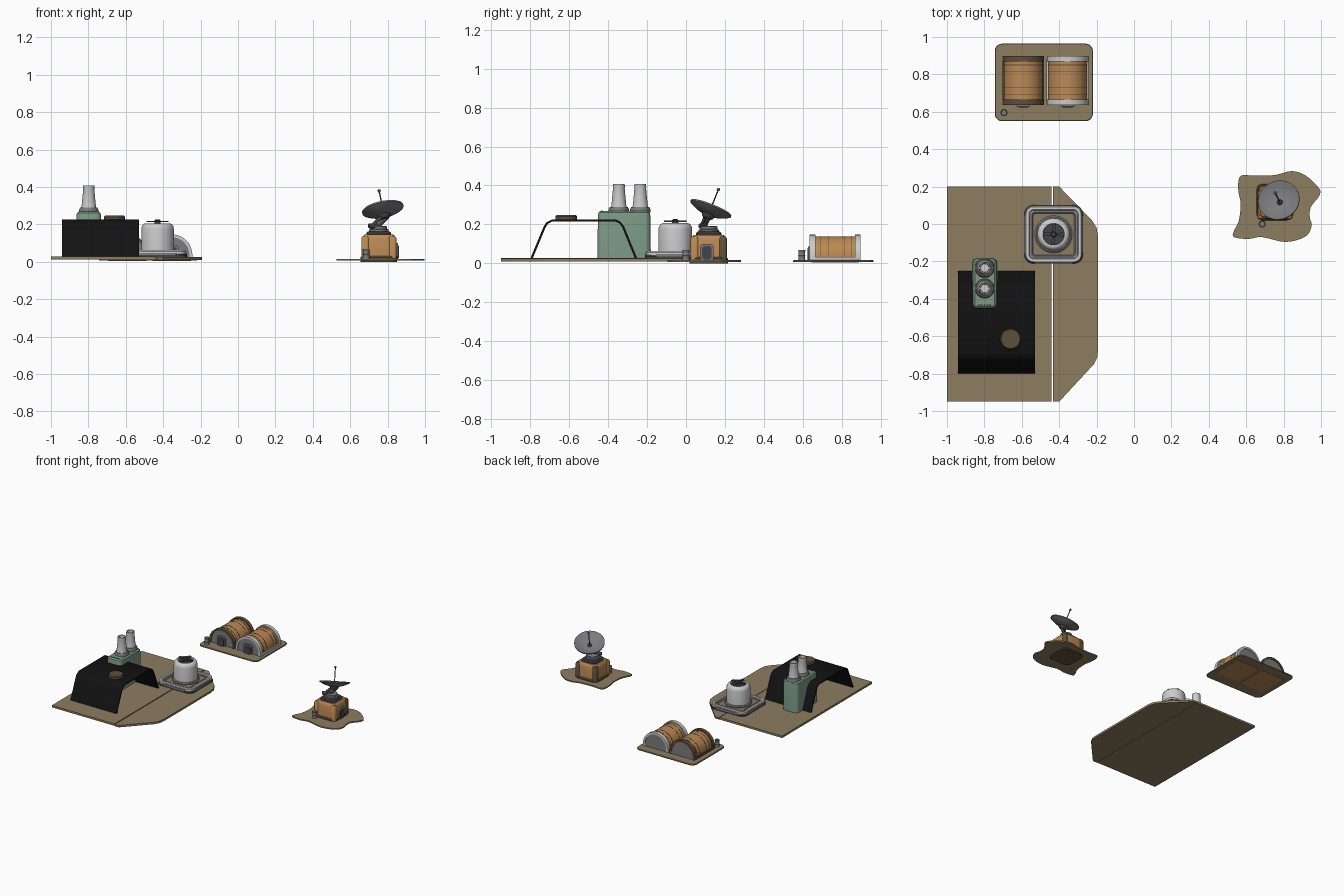
import bpy, bmesh
from math import pi, sin, cos
from mathutils import Vector

if "Cube" in bpy.data.objects:
    bpy.data.objects.remove(bpy.data.objects["Cube"])


def mat(name, r, g, b):
    m = bpy.data.materials.new(name)
    m.diffuse_color = (r, g, b, 1)
    m.use_nodes = True
    m.node_tree.nodes["Principled BSDF"].inputs["Base Color"].default_value = m.diffuse_color
    return m


TAN = mat("sand", .27, .205, .12)
ORANGE = mat("orange", .50, .25, .09)
BROWN = mat("brown", .11, .08, .045)
GREEN = mat("green", .20, .32, .24)
BLACK = mat("black", .006, .006, .006)
DARK = mat("dark_grey", .06, .06, .065)
MID = mat("mid_grey", .2, .2, .21)
LIGHT = mat("light_grey", .52, .52, .54)


def loft(name, rings, m, cap=True):
    """Skin a list of equal-length rings of 3D points."""
    bm = bmesh.new()
    vs = [[bm.verts.new(p) for p in r] for r in rings]
    n = len(vs[0])
    for a, b in zip(vs, vs[1:]):
        for i in range(n):
            j = (i + 1) % n
            bm.faces.new((a[i], a[j], b[j], b[i]))
    if cap:
        bm.faces.new(vs[0][::-1])
        bm.faces.new(vs[-1])
    bmesh.ops.recalc_face_normals(bm, faces=bm.faces)
    me = bpy.data.meshes.new(name)
    bm.to_mesh(me)
    bm.free()
    me.materials.append(m)
    ob = bpy.data.objects.new(name, me)
    bpy.context.collection.objects.link(ob)
    return ob


def prism(name, pts, a, b, m, axis="z"):
    put = {"z": lambda u, v, w: (u, v, w), "x": lambda u, v, w: (w, u, v),
           "y": lambda u, v, w: (u, w, v)}[axis]
    return loft(name, [[put(u, v, w) for u, v in pts] for w in (a, b)], m)


def rrect(cx, cy, w, h, r, n=5):
    pts = []
    for k, (sx, sy) in enumerate(((1, 1), (-1, 1), (-1, -1), (1, -1))):
        for i in range(n + 1):
            t = (k + i / n) * pi / 2
            pts.append((cx + sx * (w / 2 - r) + r * cos(t), cy + sy * (h / 2 - r) + r * sin(t)))
    return pts


def pad(name, cx, cy, w, h, r, levels, m):
    """Rounded rectangle stack; levels are (inset, z)."""
    return loft(name, [[(x, y, z) for x, y in rrect(cx, cy, w - 2 * d, h - 2 * d, max(r - d, .004))]
                       for d, z in levels], m)


def lathe(name, prof, loc, m, axis=(0, 0, 1), n=32):
    rings = [[(max(r, .0004) * cos(2 * pi * i / n), max(r, .0004) * sin(2 * pi * i / n), z)
              for i in range(n)] for r, z in prof]
    ob = loft(name, rings, m)
    ob.rotation_euler = Vector(axis).to_track_quat("Z", "Y").to_euler()
    ob.location = loc
    return ob


def rod(name, a, b, r, m, n=12):
    d = Vector(b) - Vector(a)
    return lathe(name, [(r, 0), (r, d.length)], a, m, d, n)


def barrel(name, x, y):
    lathe(name, [(.018, .01), (.019, .018), (.017, .022), (.017, .038), (.019, .041), (.017, .044),
                 (.017, .06), (.019, .064), (.018, .068), (.014, .065)], (x, y, 0), MID, n=20)


# main ground slab in two pieces with a seam
prism("main_slab", [(-1, -.95), (-.44, -.95), (-.44, .2), (-1, .2)], .012, .028, TAN)
prism("side_slab", [(-.434, -.95), (-.40, -.95), (-.215, -.75), (-.197, -.715), (-.192, -.67),
                    (-.192, -.07), (-.2, -.02), (-.225, .02), (-.40, .2), (-.434, .2)], .010, .026, TAN)

# black open arch shelter with roof hatch
outer = [(-.8, .024), (-.732, .188), (-.718, .21), (-.69, .225), (-.36, .225), (-.335, .212),
         (-.318, .19), (-.25, .024)]
inner = [(-.788, .024), (-.722, .183), (-.71, .202), (-.688, .215), (-.362, .215), (-.342, .204),
         (-.328, .185), (-.262, .024)]
prism("arch_shelter", outer + inner[::-1], -.94, -.53, BLACK, "x")
lathe("roof_hatch", [(.056, .222), (.056, .24), (.05, .248)], (-.66, -.615, 0), BROWN)

# green generator block with two stacks
pad("generator_block", -.798, -.318, .138, .275, .03,
    [(0, .026), (.003, .245), (.006, .26), (.016, .269)], GREEN)
for i, y in enumerate((-.235, -.345)):
    lathe(f"stack_collar_{i}", [(.052, .262), (.052, .278), (.046, .29)], (-.798, y, 0), MID)
    lathe(f"stack_{i}", [(.041, .285), (.038, .30), (.030, .385), (.031, .39), (.030, .408), (.024, .408),
                         (.022, .37)], (-.798, y, 0), LIGHT)
for i in range(5):
    x = -.828 + i * .015
    prism(f"vent_{i}", rrect(x, -.432, .008, .008, .001, 1), .266, .271, DARK)

# fan unit tray
FX, FY = -.43, -.055
pad("tray_skirt", FX, FY, .312, .312, .045, [(0, .024), (0, .036), (.006, .042)], DARK)
pad("tray_rim", FX, FY, .304, .304, .045,
    [(0, .036), (0, .056), (.005, .062), (.02, .062), (.024, .046)], LIGHT)
pad("tray_step", FX, FY, .256, .256, .03, [(0, .042), (0, .054), (.012, .054), (.018, .048)], MID)
pad("tray_floor", FX, FY, .218, .218, .012, [(0, .04), (0, .051)], TAN)
for sx, sy in ((1, 0), (-1, 0), (0, 1), (0, -1)):
    x, y = FX + sx * .151, FY + sy * .151
    prism(f"tray_clip_{sx}_{sy}", rrect(x, y, .01 + .19 * abs(sy), .01 + .19 * abs(sx), .003, 2),
          .034, .048, MID)
# fan tank and blades
lathe("tank_foot", [(.1, .045), (.1, .058), (.092, .064)], (FX, FY, 0), MID)
lathe("fan_tank", [(.087, .055), (.087, .175), (.084, .19), (.075, .202), (.066, .206), (.058, .206),
                   (.056, .192)], (FX, FY, 0), LIGHT, n=40)
lathe("fan_well", [(.058, .188), (.058, .196)], (FX, FY, 0), DARK)
lathe("fan_hub", [(.016, .19), (.016, .222), (.011, .227)], (FX, FY, 0), DARK, n=20)
for k in range(4):
    c, s = cos(k * pi / 2), sin(k * pi / 2)
    pts = [(FX + u * c - v * s, FY + u * s + v * c)
           for u, v in ((.01, -.007), (.055, -.013), (.058, .009), (.01, .007))]
    prism(f"fan_blade_{k}", pts, .212, .219, DARK)

# hut plate
pad("hut_plate", -.482, .757, .525, .415, .04, [(0, .006), (0, .013), (.003, .016)], TAN)


def arch(cx, r, z0=.0, spring=.036, n=20):
    return [(cx + r, z0)] + [(cx + r * cos(pi * i / n), spring + r * sin(pi * i / n))
                             for i in range(n + 1)] + [(cx - r, z0)]


# two half-round huts
for side, cx, band in (("left", -.592, BROWN), ("right", -.355, LIGHT)):
    prism(f"{side}_hut_shell", arch(cx, .103, .004), .645, .89, ORANGE, "y")
    for end, a, b in (("front", .635, .665), ("back", .868, .897)):
        o, i = arch(cx, .111, .01), arch(cx, .095, .01)
        prism(f"{side}_hut_{end}_band", o + i[::-1], a, b, band, "y")
    prism(f"{side}_hut_end_walls", arch(cx, .097, .012), .642, .892, MID, "y")
    for k, y in enumerate((.69, .73, .815, .85)):
        prism(f"{side}_hut_hoop_{k}", arch(cx, .1045, .012), y - .0015, y + .0015, BROWN, "y")
    for k, s in enumerate((-1, 1)):
        prism(f"{side}_hut_rail_{k}", rrect(cx + s * .105, .765, .014, .25, .003, 2), .01, .032, band)
    # door with frame
    prism(f"{side}_hut_door_frame", rrect(cx, .05, .072, .075, .012, 3), .627, .645, MID, "y")
    prism(f"{side}_hut_door", rrect(cx, .047, .052, .062, .008, 3), .623, .63, DARK, "y")
barrel("hut_barrel", -.695, .595)

# dish plate: smoothed irregular outline
blob = [(.57, .257), (.65, .258), (.755, .262), (.845, .283), (.92, .257), (.99, .19), (.99, .15),
        (.945, .09), (.94, .035), (.95, -.01), (.915, -.068), (.81, -.096), (.685, -.07), (.61, -.08),
        (.535, -.07), (.533, -.04), (.56, .016), (.57, .107), (.557, .187)]
smooth = []
for i in range(len(blob)):
    p0, p1, p2, p3 = (Vector(blob[(i + k) % len(blob)]) for k in (-1, 0, 1, 2))
    for t in (0, .25, .5, .75):
        v = .5 * (2 * p1 + (p2 - p0) * t + (2 * p0 - 5 * p1 + 4 * p2 - p3) * t * t
                  + (3 * p1 - p0 - 3 * p2 + p3) * t ** 3)
        smooth.append((min(v.x, 1), v.y))
prism("dish_plate", smooth, .006, .016, TAN)

# dish tower
TX, TY = .753, .117
pad("tower_plinth", TX, TY, .196, .196, .04, [(0, 0), (0, .024), (.006, .032)], BROWN)
pad("tower_body", TX, TY, .18, .18, .035, [(0, .028), (0, .12), (.006, .138), (.014, .146)], ORANGE)
for sx in (-1, 1):
    for sy in (-1, 1):
        pad(f"tower_corner_{sx}_{sy}", TX + sx * .073, TY + sy * .073, .042, .042, .014,
            [(0, .02), (0, .125), (.008, .138)], BROWN if sy > 0 else ORANGE)
pad("tower_cap", TX, TY, .13, .13, .025, [(0, .142), (0, .155), (.008, .163)], DARK)
lathe("turntable", [(.052, .16), (.052, .172), (.044, .176), (.044, .188), (.036, .192)],
      (TX, TY, 0), MID)
# side door
prism("tower_door_frame", rrect(.107, .058, .068, .084, .016, 3), .835, .856, MID, "x")
prism("tower_door", rrect(.107, .054, .048, .068, .012, 3), .85, .86, DARK, "x")
barrel("dish_barrel", .685, 0)

# tilted dish, arm and feed
N = Vector((-.2, .4, 1)).normalized()
C = Vector((.774, .128, .283))
bowl = [(.112 * k / 8, .034 * (k / 8) ** 2 - .034) for k in range(9)]
lathe("dish", [(r, z - .006) for r, z in bowl] + [(.112, .002)] + [(r * .97, z) for r, z in bowl[::-1]],
      C, MID, N, 40)
lathe("dish_mount", [(.02, -.058), (.03, -.05), (.036, -.034)], C, DARK, N, 20)
P = C - N * .048
for k, s in enumerate((-1, 1)):
    off = Vector((.017, .008, 0)) * s
    rod(f"dish_arm_{k}", Vector((.725, .085, .183)) + off, P + off, .011, DARK)
rod("arm_pivot", (.70, .075, .192), (.752, .098, .192), .013, DARK, 16)
rod("feed_rod", C - N * .034, C + N * .105, .0035, DARK)
lathe("feed_tip", [(0, -.01), (.007, -.006), (.009, 0), (.007, .006), (0, .01)], C + N * .105, MID, N, 14)
lathe("feed_base", [(.016, -.034), (.012, -.022), (.005, -.016)], C, DARK, N, 16)

# smooth round parts, keep edges crisp
bpy.ops.object.select_all(action="SELECT")
bpy.context.view_layer.objects.active = bpy.data.objects["dish"]
bpy.ops.object.shade_smooth_by_angle(angle=.6)
